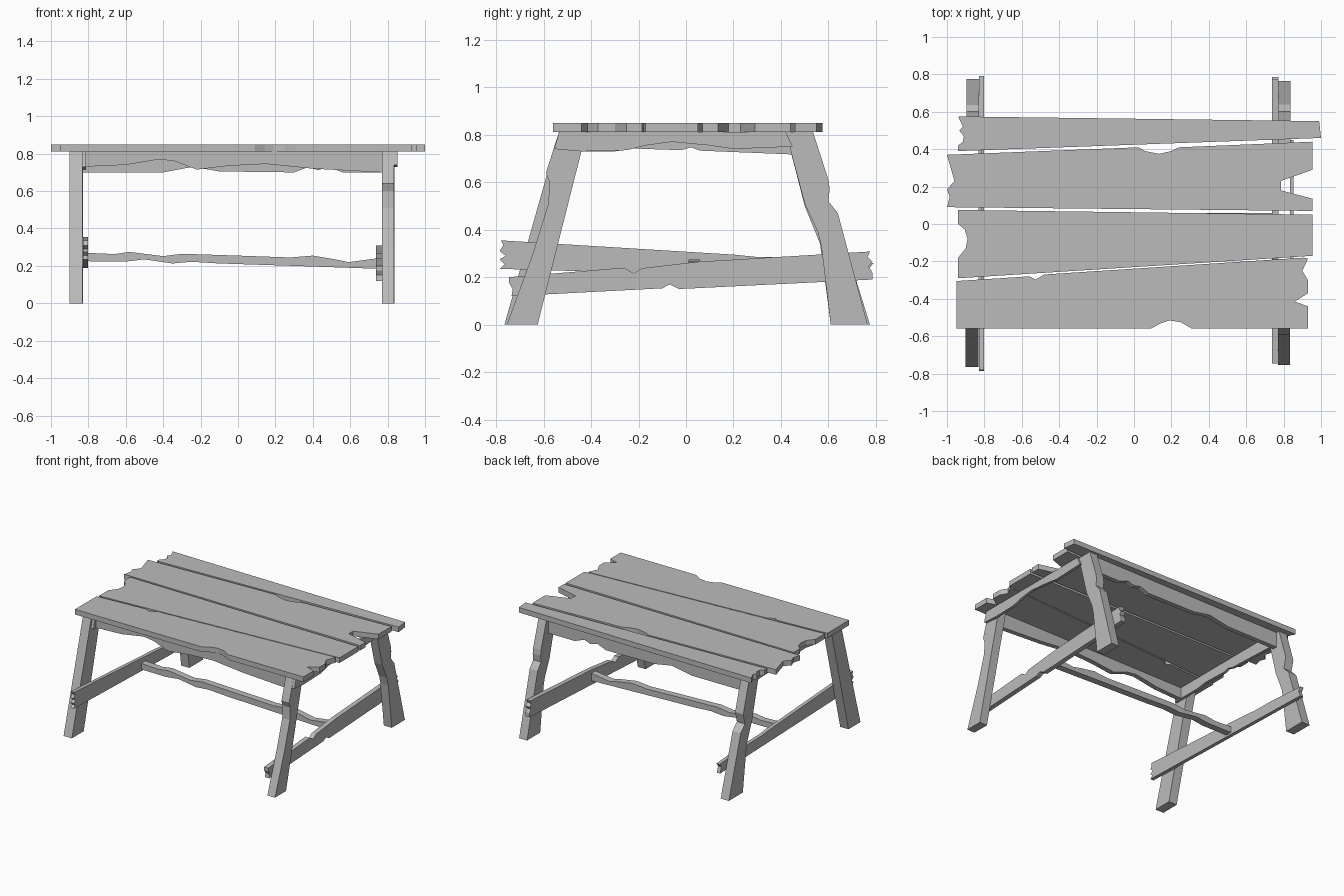
import bpy, bmesh

wood = bpy.data.materials.new("plain grey wood")
wood.diffuse_color = (0.5, 0.5, 0.5, 1)


def board(name, axis, lo, hi, outline):
    """Extrude a flat outline along an axis from lo to hi."""
    def place(p, t):
        a, b = p
        return {"x": (t, a, b), "y": (a, t, b), "z": (a, b, t)}[axis]
    bm = bmesh.new()
    face = bm.faces.new([bm.verts.new(place(p, lo)) for p in outline])
    ext = bmesh.ops.extrude_face_region(bm, geom=[face])
    step = [hi - lo if axis == k else 0 for k in "xyz"]
    moved = [v for v in ext["geom"] if isinstance(v, bmesh.types.BMVert)]
    bmesh.ops.translate(bm, verts=moved, vec=step)
    bmesh.ops.recalc_face_normals(bm, faces=bm.faces)
    me = bpy.data.meshes.new(name)
    bm.to_mesh(me)
    bm.free()
    me.materials.append(wood)
    ob = bpy.data.objects.new(name, me)
    bpy.context.collection.objects.link(ob)
    return ob


# Table top: four rough planks
planks = {
    "back_plank": [(-.94, .575), (.99, .55), (1, .46), (-.94, .39), (-.94, .42),
                   (-.915, .44), (-.91, .47), (-.935, .50), (-.915, .52)],
    "mid_back_plank": [(-1, .37), (.025, .41), (.06, .39), (.135, .375), (.2, .39),
                       (.24, .41), (.955, .44), (.955, .29), (.785, .23),
                       (.785, .18), (.955, .135), (.955, .07), (-1, .09),
                       (-.985, .145), (-1, .185), (-.96, .23)],
    "mid_front_plank": [(-.94, .075), (.955, .05), (.955, -.17), (-.94, -.29),
                        (-.94, -.18), (-.9, -.13), (-.89, -.08), (-.905, -.03), (-.94, 0)],
    "front_plank": [(-.95, -.305), (-.56, -.28), (-.525, -.297), (-.48, -.27),
                    (.905, -.18), (.93, -.185), (.9, -.25), (.93, -.3), (.93, -.37),
                    (.86, -.415), (.93, -.44), (.93, -.56), (.31, -.56), (.25, -.525),
                    (.19, -.515), (.145, -.53), (.09, -.56), (-.95, -.56)],
}
for name, outline in planks.items():
    board(name, "z", .812, .85, outline)

# Splayed legs
board("front_left_leg", "x", -.90, -.832,
      [(-.535, .812), (-.765, 0), (-.625, 0), (-.42, .812)])
board("front_right_leg", "x", .77, .833,
      [(-.535, .812), (-.59, .64), (-.575, .60), (-.58, .51), (-.645, .3),
       (-.755, 0), (-.625, 0), (-.42, .812)])
board("back_right_leg", "x", .773, .838,
      [(.535, .812), (.60, .61), (.605, .57), (.60, .52), (.64, .47), (.765, 0),
       (.61, 0), (.57, .33), (.555, .39), (.5, .51), (.42, .812)])
board("back_left_leg", "x", -.895, -.828,
      [(.535, .812), (.605, .58), (.585, .5), (.635, .45), (.775, 0),
       (.61, 0), (.565, .34), (.5, .5), (.42, .812)])

# Slanted end braces with splintered tips
board("left_brace", "x", -.83, -.803,
      [(-.78, .355), (.2, .295), (.3, .285), (.48, .282), (.79, .26), (.77, .235),
       (.785, .19), (-.785, .235), (-.765, .255), (-.785, .275), (-.76, .29),
       (-.785, .31), (-.77, .335)])
board("right_brace", "x", .737, .772,
      [(-.745, .20), (-.26, .24), (-.22, .215), (-.185, .238), (.05, .265),
       (.775, .308), (.765, .285), (.785, .265), (.77, .245), (.785, .22), (.785, .19),
       (-.03, .15), (-.068, .17), (-.1, .153), (-.735, .12), (-.73, .15), (-.745, .175)])

# Long stretcher between the braces
board("stretcher", "y", .01, .06,
      [(-.81, .27), (-.66, .263), (-.58, .275), (-.4, .252), (-.3, .265), (0, .255),
       (.28, .245), (.4, .255), (.52, .235), (.59, .22), (.74, .24),
       (.74, .185), (.3, .20), (-.1, .213), (-.25, .222), (-.35, .213),
       (-.5, .235), (-.6, .223), (-.81, .225)])

# Aprons under the top
board("front_apron", "y", -.51, -.475,
      [(-.832, .812), (-.832, .73), (-.6, .74), (-.42, .77), (-.34, .76), (-.22, .715),
       (-.05, .735), (.15, .745), (.4, .72), (.77, .70), (.77, .812)])
board("back_apron", "y", .475, .51,
      [(-.828, .812), (-.828, .70), (-.4, .70), (-.24, .73), (-.1, .705), (.3, .70),
       (.37, .727), (.43, .712), (.48, .73), (.56, .70), (.773, .70), (.773, .812)])
board("right_apron", "x", .833, .853,
      [(-.535, .812), (-.555, .74), (-.44, .73), (-.25, .735), (-.17, .755), (-.06, .77),
       (.1, .755), (.2, .74), (.45, .75), (.42, .812)])
board("left_apron", "x", -.832, -.812,
      [(-.52, .812), (-.54, .73), (-.3, .73), (-.22, .742), (-.02, .735), (.02, .747),
       (.06, .733), (.5, .715), (.5, .812)])
